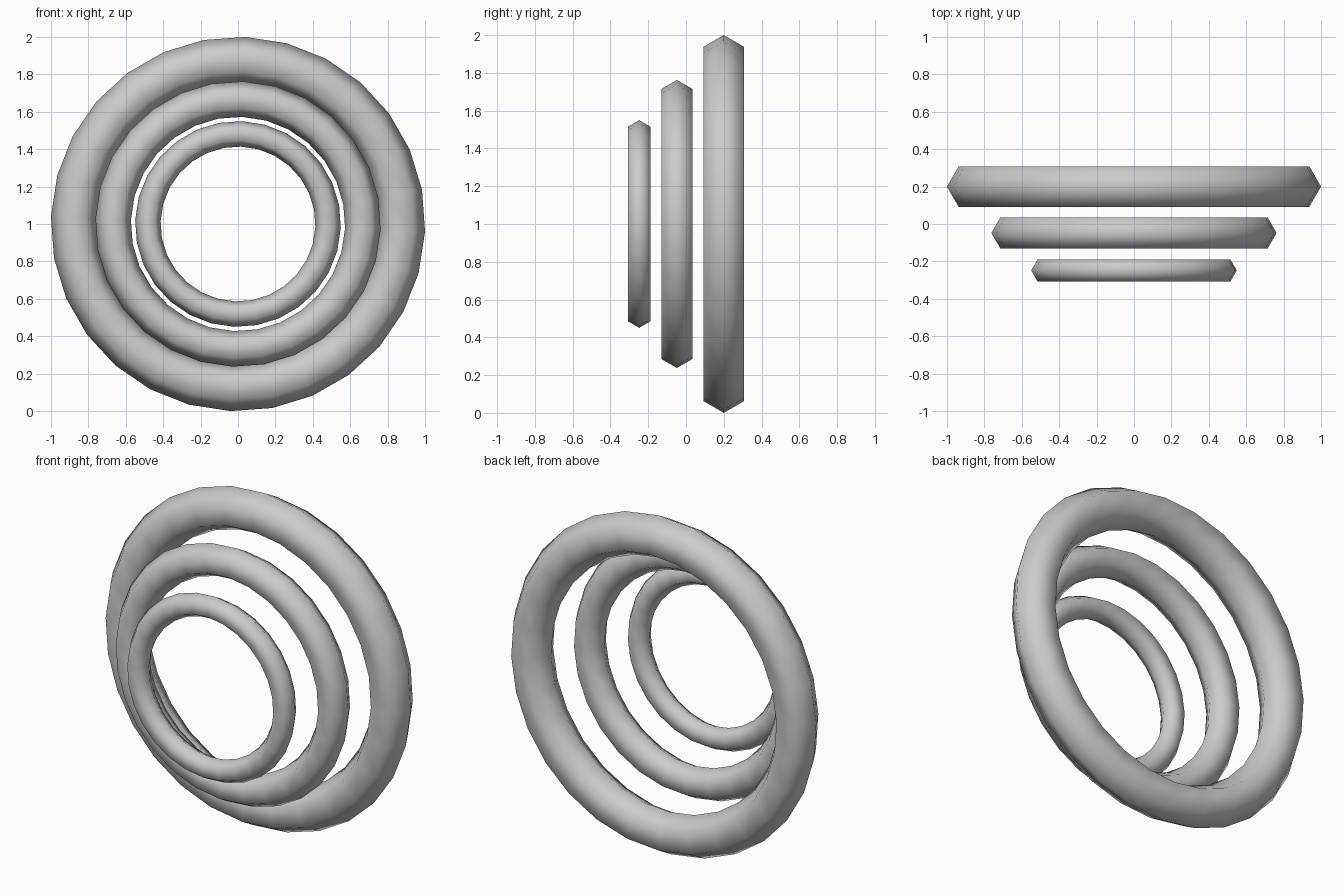
import bpy
import math

if "Cube" in bpy.data.objects:
    bpy.data.objects.remove(bpy.data.objects["Cube"])

# One flat grey for every ring
grey = bpy.data.materials.new("light_grey")
grey.diffuse_color = (0.6, 0.6, 0.6, 1.0)
grey.use_nodes = True
grey.node_tree.nodes["Principled BSDF"].inputs["Base Color"].default_value = grey.diffuse_color

TILT = math.radians(2.3)  # slight roll of the rings about their shared axis


def ring(name, y, outer, tube):
    """Upright ring facing -y with a hexagonal tube section."""
    bpy.ops.mesh.primitive_torus_add(
        major_segments=28, minor_segments=6,
        major_radius=outer - tube, minor_radius=tube,
        location=(0, y, 1.0), rotation=(math.radians(90), TILT, 0))
    obj = bpy.context.object
    obj.name = name
    obj.data.materials.append(grey)
    bpy.ops.object.shade_smooth()


# Three coaxial rings, growing from front to back
ring("small_front_ring", -0.248, 0.55, 0.068)
ring("middle_ring", -0.048, 0.763, 0.095)
ring("large_back_ring", 0.2, 1.0008, 0.125)
